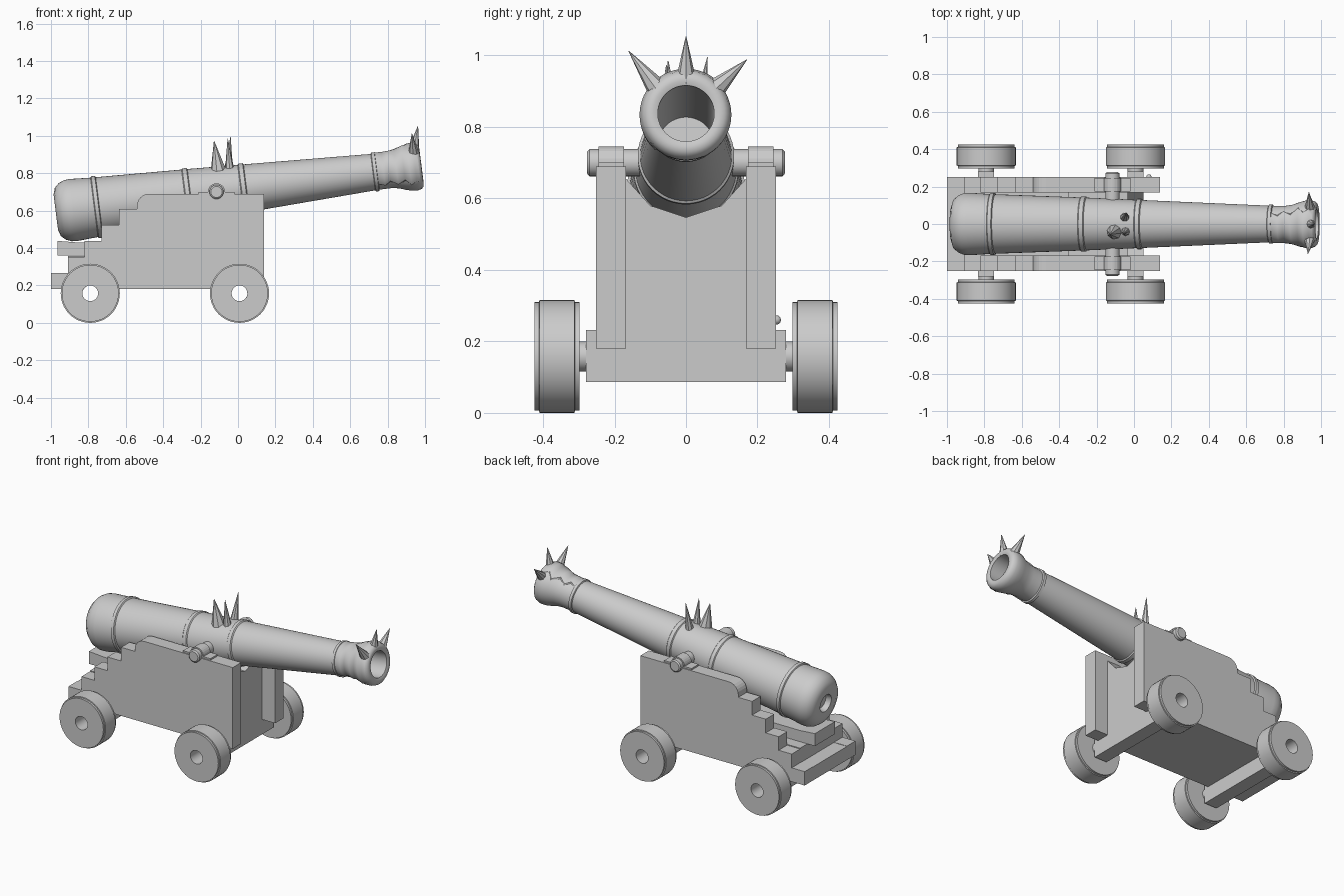
import bpy, bmesh, math
from mathutils import Vector, Matrix

if "Cube" in bpy.data.objects:
    bpy.data.objects.remove(bpy.data.objects["Cube"])

TILT = math.radians(-7.2)
PIVOT = Vector((-0.115, 0, 0.70))
BARREL = Matrix.Translation(PIVOT) @ Matrix.Rotation(TILT, 4, 'Y')


def finish(name, bm, smooth=True):
    bmesh.ops.remove_doubles(bm, verts=bm.verts, dist=1e-5)
    bmesh.ops.recalc_face_normals(bm, faces=bm.faces)
    me = bpy.data.meshes.new(name)
    bm.to_mesh(me)
    bm.free()
    ob = bpy.data.objects.new(name, me)
    bpy.context.collection.objects.link(ob)
    if smooth:
        bpy.ops.object.select_all(action='DESELECT')
        ob.select_set(True)
        bpy.context.view_layer.objects.active = ob
        bpy.ops.object.shade_smooth_by_angle(angle=math.radians(35))
    return ob


def lathe(name, profile, matrix, segs=48):
    """Revolve (along, radius) points around the local x axis."""
    bm = bmesh.new()
    vs = [bm.verts.new((a, 0, r)) for a, r in profile]
    es = [bm.edges.new(p) for p in zip(vs, vs[1:])]
    bmesh.ops.spin(bm, geom=vs + es, cent=(0, 0, 0), axis=(1, 0, 0),
                   angle=math.tau, steps=segs, use_merge=True)
    bm.transform(matrix)
    return finish(name, bm)


def prism(name, pts, lo, hi, axis):
    """Extrude a 2D outline: axis 'Y' takes (x, z), axis 'X' takes (y, z)."""
    bm = bmesh.new()
    at = (lambda p, d: (p[0], d, p[1])) if axis == 'Y' else (lambda p, d: (d, p[0], p[1]))
    f = bm.faces.new([bm.verts.new(at(p, lo)) for p in pts])
    ext = bmesh.ops.extrude_face_region(bm, geom=[f])['geom']
    move = (0, hi - lo, 0) if axis == 'Y' else (hi - lo, 0, 0)
    bmesh.ops.translate(bm, vec=move, verts=[v for v in ext if isinstance(v, bmesh.types.BMVert)])
    return finish(name, bm, False)


def box(name, x, y, z):
    return prism(name, [(x[0], z[0]), (x[1], z[0]), (x[1], z[1]), (x[0], z[1])], y[0], y[1], 'Y')


def spike(name, base, tip, r, flat=1.0):
    base, tip = Vector(base), Vector(tip)
    d = tip - base
    bm = bmesh.new()
    bmesh.ops.create_cone(bm, cap_ends=True, segments=8, radius1=r, radius2=0.001, depth=d.length)
    bm.transform(Matrix.Translation((base + tip) / 2) @ Matrix.Scale(flat, 4, (1, 0, 0))
                 @ d.to_track_quat('Z', 'Y').to_matrix().to_4x4())
    return finish(name, bm, False)


def along_y(x, y, z, side=1):
    return Matrix.Translation((x, y, z)) @ Matrix.Rotation(side * math.pi / 2, 4, 'Z')


# Barrel: breech, reinforce rings, flared muzzle and bore
def ring(s, r, w=0.014, h=0.007):
    return [(s - w, r), (s - w * .7, r + h), (s + w * .7, r + h), (s + w, r - 0.001)]


profile = [(-0.83, 0), (-0.83, 0.045), (-0.862, 0.055), (-0.866, 0.095), (-0.855, 0.13),
           (-0.83, 0.153), (-0.80, 0.165), (-0.77, 0.167)]
profile += ring(-0.645, 0.160) + ring(-0.155, 0.142, 0.016, 0.005)
profile += ring(0.146, 0.129, 0.016, 0.006) + ring(0.855, 0.098, 0.012)
profile += [(0.93, 0.097), (0.97, 0.103), (1.01, 0.117), (1.04, 0.125), (1.07, 0.127),
            (1.092, 0.121), (1.103, 0.108), (1.105, 0.092), (1.10, 0.079), (0.40, 0.078), (0.40, 0)]
lathe("barrel", profile, BARREL)

# Torn metal sleeve on one side of the muzzle, with ragged edges
bm = bmesh.new()
stations = [(0.865, 0.103), (0.90, 0.102), (0.93, 0.103), (0.97, 0.109), (1.01, 0.122),
            (1.04, 0.129), (1.07, 0.130), (1.09, 0.122)]
jag = [0, 10, -6, 8, -10, 6, -4, 5]
rows = []
for (s, r), j in zip(stations, jag):
    a0, a1 = math.radians(48 + j), math.radians(228 + j)
    row = []
    for i in range(25):
        a = a0 + (a1 - a0) * i / 24
        rr = r - 0.008 if i in (0, 24) else r
        row.append(bm.verts.new((s, rr * math.cos(a), rr * math.sin(a))))
    rows.append(row)
for p, q in zip(rows, rows[1:]):
    for i in range(24):
        bm.faces.new((p[i], p[i + 1], q[i + 1], q[i]))
bm.transform(BARREL)
finish("muzzle_sleeve", bm)

# Spikes on the muzzle and on the middle of the barrel
for i, (b, t, r) in enumerate([
        ((0.94, 0, 0.925), (0.962, 0, 1.053), 0.030),
        ((0.94, -0.075, 0.90), (0.93, -0.16, 1.012), 0.032),
        ((0.94, 0.075, 0.90), (0.935, 0.17, 0.988), 0.032)]):
    spike(f"muzzle_spike_{i}", b, t, r, 1.0)
for i, (b, t, r) in enumerate([
        ((-0.105, -0.04, 0.815), (-0.128, -0.055, 0.973), 0.042),
        ((-0.05, 0.035, 0.825), (-0.04, 0.06, 0.995), 0.025),
        ((-0.045, -0.04, 0.825), (-0.055, -0.05, 0.985), 0.024)]):
    spike(f"barrel_spike_{i}", b, t, r)

# Trunnions through the barrel
lathe("trunnions", [(-0.277, 0), (-0.277, 0.03), (-0.27, 0.038), (-0.12, 0.038), (0.12, 0.038),
                    (0.27, 0.038), (0.277, 0.03), (0.277, 0)], along_y(PIVOT.x, 0, PIVOT.z), 32)

# Cheek outline with rear steps
steps = [(-0.91, 0.267), (-0.82, 0.353), (-0.73, 0.438), (-0.635, 0.524), (-0.54, 0.61)]
outline = [(0.14, 0.18), (0.14, 0.69), (-0.47, 0.69)]
outline += [(-0.475 + 0.065 * math.cos(a), 0.625 + 0.065 * math.sin(a))
            for a in [math.radians(90 + 15 * k) for k in range(1, 7)]]
for x, z in reversed(steps):
    outline += [(x, z), (x - 0.093 if x > -0.9 else -1.0, z)] if x == -0.91 else [(x, z)]
    if x != -0.91:
        nxt = steps[steps.index((x, z)) - 1][0]
        outline.append((nxt, z))
outline.append((-1.0, 0.18))

drilled = []
for side, n in ((-1, "near"), (1, "far")):
    y0, y1 = sorted((side * 0.168, side * 0.252))
    drilled.append(prism(f"cheek_{n}", outline, y0, y1, 'Y'))
    # Cap strap over the trunnion
    arch = [(PIVOT.x + 0.046 * math.cos(math.pi * k / 12), 0.70 + 0.046 * math.sin(math.pi * k / 12))
            for k in range(13)]
    strap = [(-0.02, 0.688), (-0.02, 0.70)] + arch + [(-0.21, 0.70), (-0.21, 0.688)]
    y0, y1 = sorted((side * 0.174, side * 0.245))
    prism(f"trunnion_cap_{n}", strap, y0, y1, 'Y')

# Front board with a cradle cut, floor, stool bed and elevating wedge
drilled.append(prism("front_board", [(-0.168, 0.18), (0.168, 0.18), (0.168, 0.655), (0.10, 0.58),
                                     (0, 0.547), (-0.10, 0.58), (-0.168, 0.655)], -0.036, 0.05, 'X'))
drilled.append(box("floor", (-1.0, 0.0), (-0.168, 0.168), (0.18, 0.265)))
box("stool_bed", (-0.91, -0.35), (-0.168, 0.168), (0.266, 0.358))
prism("elevating_wedge", [(-0.965, 0.36), (-0.45, 0.36), (-0.45, 0.43), (-0.86, 0.43),
                          (-0.965, 0.438)], -0.10, 0.10, 'Y')

# Axle beams, stubs and wheels
ZC, HOLE = 0.158, 0.042
cutters = []
for x, n in ((-0.79, "rear"), (0.008, "front")):
    drilled.append(box(f"axle_beam_{n}", (x - 0.044, x + 0.042), (-0.28, 0.28), (0.087, 0.232)))
    cut = lathe(f"axle_cutter_{n}", [(-0.4, 0), (-0.4, HOLE), (0.4, HOLE), (0.4, 0)],
                along_y(x, 0, ZC), 32)
    cut.hide_render = True
    cut.hide_viewport = True
    cutters.append(cut)
    for side, m in ((-1, "near"), (1, "far")):
        place = along_y(x, 0, ZC, side)
        lathe(f"axle_stub_{n}_{m}", [(0.279, HOLE), (0.30, HOLE)], place, 32)
        lathe(f"wheel_{n}_{m}", [(0.298, HOLE), (0.298, 0.152), (0.311, 0.152), (0.312, 0.158),
                                 (0.410, 0.158), (0.411, 0.152), (0.424, 0.152), (0.424, HOLE),
                                 (0.298, HOLE)], place)
for ob in drilled:
    for cut in cutters:
        mod = ob.modifiers.new("axle_hole", 'BOOLEAN')
        mod.operation = 'DIFFERENCE'
        mod.object = cut

# Small bolt on the far cheek
lathe("bolt", [(0.25, 0.013), (0.258, 0.012), (0.264, 0.007), (0.266, 0)], along_y(0.08, 0, 0.26), 16)
